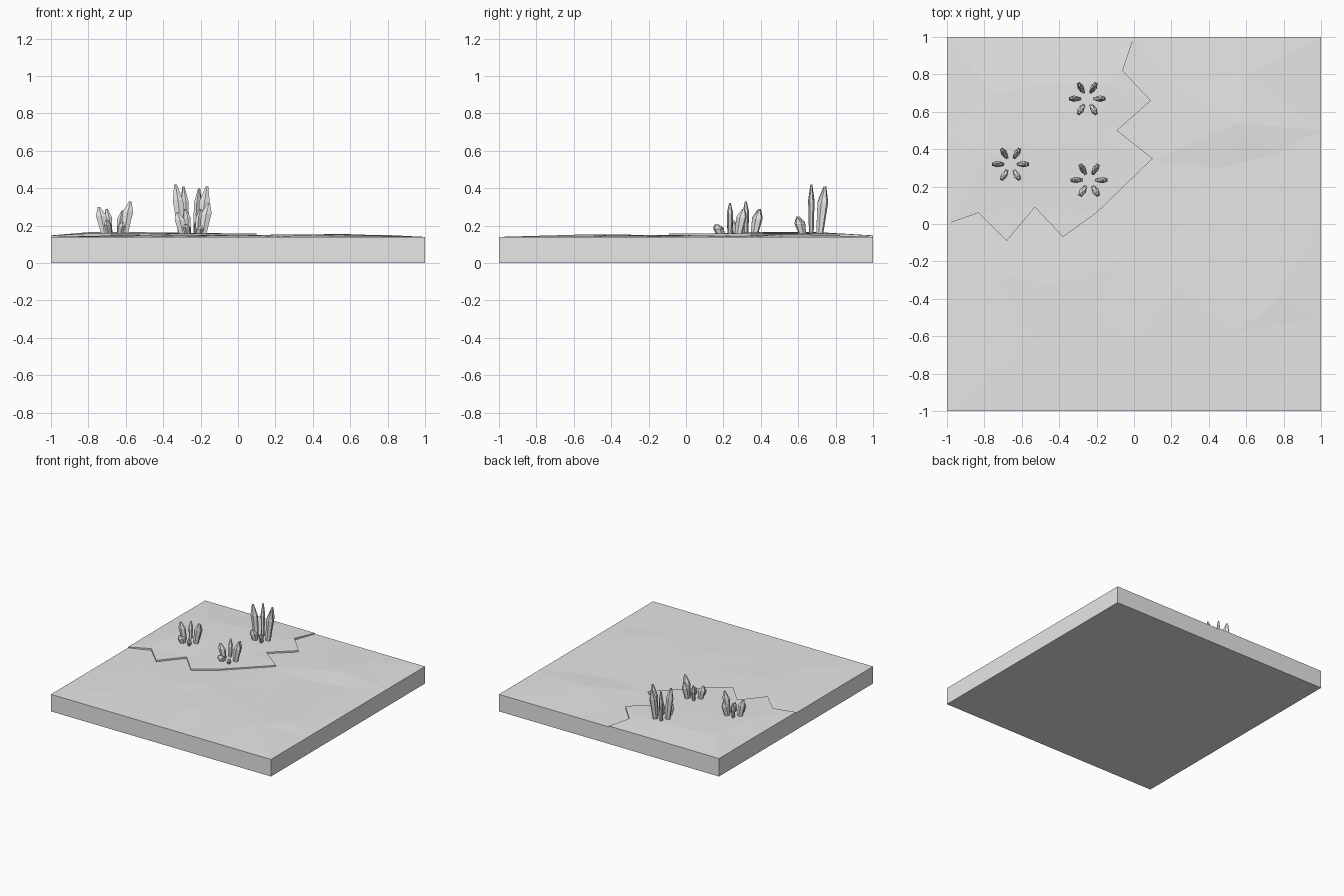
import bpy
import bmesh
import math
from mathutils import Vector, Matrix
from mathutils.geometry import delaunay_2d_cdt

cube = bpy.data.objects.get("Cube")
if cube:
    bpy.data.objects.remove(cube, do_unlink=True)

stone = bpy.data.materials.new("plain grey")
stone.use_nodes = True
GREY = (0.8, 0.8, 0.8, 1)
stone.diffuse_color = GREY
stone.node_tree.nodes["Principled BSDF"].inputs["Base Color"].default_value = GREY


def finish(name, bm):
    bmesh.ops.recalc_face_normals(bm, faces=bm.faces)
    mesh = bpy.data.meshes.new(name)
    bm.to_mesh(mesh)
    bm.free()
    mesh.materials.append(stone)
    obj = bpy.data.objects.new(name, mesh)
    bpy.context.collection.objects.link(obj)
    return obj


def terrain(name, outline, hills, bottom):
    """Faceted top through the rim and hill points, closed by a skirt and a floor."""
    points = outline + hills
    n = len(outline)
    rim = [(i, (i + 1) % n) for i in range(n)]
    flat = [Vector(p[:2]) for p in points]
    co, _, faces, origin, _, _ = delaunay_2d_cdt(flat, rim, [], 1, 1e-5)
    bm = bmesh.new()
    top = [bm.verts.new((c.x, c.y, points[o[0]][2])) for c, o in zip(co, origin)]
    for f in faces:
        bm.faces.new([top[i] for i in f])
    edges = [e for e in bm.edges if e.is_boundary]
    grown = bmesh.ops.extrude_edge_only(bm, edges=edges)["geom"]
    for v in grown:
        if isinstance(v, bmesh.types.BMVert):
            v.co.z = bottom
    floor = [e for e in grown if isinstance(e, bmesh.types.BMEdge)]
    bmesh.ops.contextual_create(bm, geom=floor)
    return finish(name, bm)


# Square slab with gentle faceted hills
EDGE = 0.14
square = []
for turn in range(4):
    for step in (-1, -0.5, 0, 0.5):
        p = Matrix.Rotation(turn * math.pi / 2, 2) @ Vector((step, -1))
        square.append((p.x, p.y, EDGE))
ground_hills = [
    (0.1, 0.34, 0.147), (0.55, 0.54, 0.156), (0.45, 0.3, 0.145), (0.75, 0.37, 0.143),
    (0.6, 0.8, 0.147), (0.2, 0.75, 0.146), (0.55, -0.58, 0.152), (0.78, -0.4, 0.151),
    (0.3, 0, 0.149), (0.7, 0.05, 0.147), (0.25, -0.35, 0.152), (0, -0.63, 0.15),
    (-0.07, -0.2, 0.15), (-0.45, -0.33, 0.152), (-0.55, -0.62, 0.146),
    (-0.75, -0.25, 0.146), (-0.22, -0.47, 0.148), (0.2, -0.8, 0.144), (-0.3, -0.82, 0.143),
    (-0.5, 0.5, 0.14),
]
terrain("ground_slab", square, ground_hills, 0)

# Raised corner plate with a zigzag inner edge
zigzag = [(-0.83, 0.06), (-0.68, -0.09), (-0.53, 0.09), (-0.38, -0.07), (-0.2, 0.06),
          (0.1, 0.35), (-0.09, 0.5), (0.09, 0.66), (-0.06, 0.82)]
plate_rim = [(-1, 1, 0.147), (-1, 0.5, 0.148), (-1, 0, 0.147)]
plate_rim += [(x, y, 0.157) for x, y in zigzag]
plate_rim += [(0, 1, 0.147), (-0.5, 1, 0.148)]
plate_hills = [(-0.75, 0.7, 0.165), (-0.8, 0.35, 0.165), (-0.5, 0.4, 0.165),
               (-0.45, 0.75, 0.163), (-0.2, 0.45, 0.161), (-0.15, 0.75, 0.159)]
terrain("raised_plate", plate_rim, plate_hills, 0.12)


def crystal(bm, centre, angle, tip_z):
    """Six-sided shard leaning outward: foot, shoulder and small blunt tip."""
    base_z = 0.14
    height = tip_z - base_z
    spin = Matrix.Rotation(angle, 3, "Z")
    rings = []
    for reach, level, radial, across in ((0.05, 0, 0.02, 0.012),
                                         (0.071, 0.7, 0.032, 0.017),
                                         (0.084, 1, 0.008, 0.005)):
        ring = []
        for k in range(6):
            a = math.radians(30 + 60 * k)
            p = Vector((reach + radial * math.cos(a), across * math.sin(a), 0))
            p = spin @ p + Vector((*centre, base_z + height * level))
            ring.append(bm.verts.new(p))
        rings.append(ring)
    for low, high in zip(rings, rings[1:]):
        for k in range(6):
            j = (k + 1) % 6
            bm.faces.new((low[k], low[j], high[j], high[k]))
    bm.faces.new(rings[0])
    bm.faces.new(rings[-1])


# Crystal clusters: centre, then tip heights counter-clockwise from +x
clusters = {
    "back_crystals": ((-0.25, 0.67), (0.41, 0.4, 0.41, 0.42, 0.25, 0.24)),
    "left_crystals": ((-0.66, 0.32), (0.33, 0.28, 0.29, 0.3, 0.23, 0.22)),
    "front_crystals": ((-0.24, 0.235), (0.32, 0.29, 0.29, 0.27, 0.21, 0.2)),
}
for name, (centre, tips) in clusters.items():
    bm = bmesh.new()
    for i, tip in enumerate(tips):
        crystal(bm, centre, math.radians(60 * i), tip)
    finish(name, bm)
